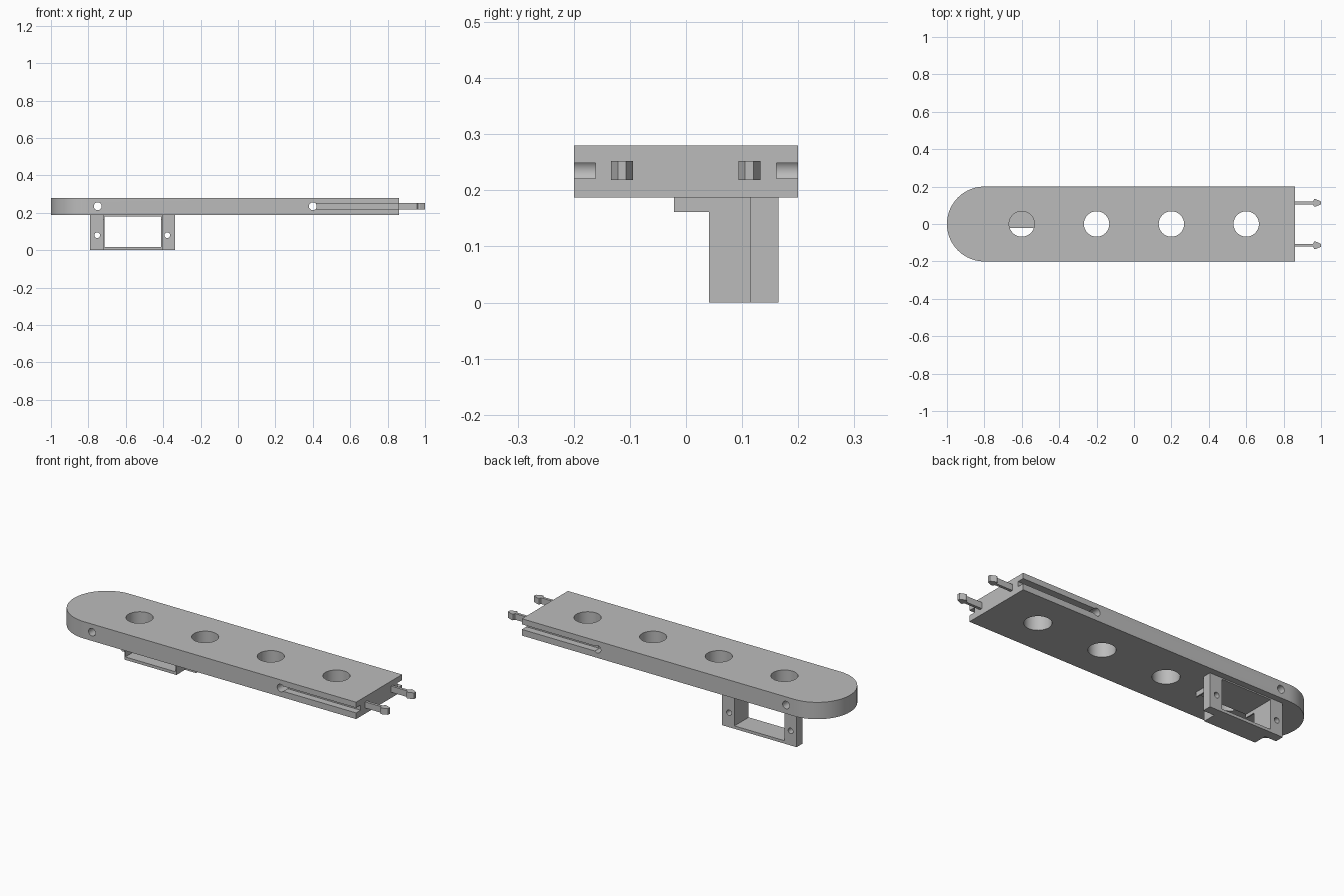
import bpy, bmesh, math
from mathutils import Vector

cube = bpy.data.objects.get("Cube")
if cube:
    bpy.data.objects.remove(cube, do_unlink=True)

grey = bpy.data.materials.new("plain_grey")
grey.use_nodes = True
grey.diffuse_color = (0.5, 0.5, 0.5, 1)
grey.node_tree.nodes["Principled BSDF"].inputs["Base Color"].default_value = (0.5, 0.5, 0.5, 1)

AXES = {"x": Vector((1, 0, 0)), "y": Vector((0, 1, 0)), "z": Vector((0, 0, 1))}


def prism(name, outline, axis, start, end):
    """Extrude a 2D outline along an axis; the outline uses the other two axes in order."""
    bm = bmesh.new()
    u, v = [AXES[a] for a in "xyz" if a != axis]
    verts = [bm.verts.new(u * a + v * b + AXES[axis] * start) for a, b in outline]
    face = bm.faces.new(verts)
    grown = bmesh.ops.extrude_face_region(bm, geom=[face])["geom"]
    moved = [g for g in grown if isinstance(g, bmesh.types.BMVert)]
    bmesh.ops.translate(bm, verts=moved, vec=AXES[axis] * (end - start))
    bmesh.ops.recalc_face_normals(bm, faces=bm.faces[:])
    mesh = bpy.data.meshes.new(name)
    bm.to_mesh(mesh)
    bm.free()
    mesh.materials.append(grey)
    obj = bpy.data.objects.new(name, mesh)
    bpy.context.collection.objects.link(obj)
    return obj


def box(name, x0, x1, y0, y1, z0, z1):
    return prism(name, [(x0, y0), (x1, y0), (x1, y1), (x0, y1)], "z", z0, z1)


def arc(cu, cv, r, a0, a1, n):
    return [(cu + r * math.cos(a0 + (a1 - a0) * i / n),
             cv + r * math.sin(a0 + (a1 - a0) * i / n)) for i in range(n + 1)]


def drill(name, cu, cv, r, axis, start, end):
    return prism(name, arc(cu, cv, r, 0, math.tau, 32)[:-1], axis, start, end)


def cut(obj, cutters):
    bpy.context.view_layer.objects.active = obj
    for cutter in cutters:
        cutter.hide_render = True
        mod = obj.modifiers.new("cut", "BOOLEAN")
        mod.operation, mod.solver, mod.object = "DIFFERENCE", "EXACT", cutter
        bpy.ops.object.modifier_apply(modifier=mod.name)
        bpy.data.objects.remove(cutter, do_unlink=True)


def smooth(obj):
    bpy.ops.object.select_all(action="DESELECT")
    obj.select_set(True)
    bpy.context.view_layer.objects.active = obj
    bpy.ops.object.shade_smooth_by_angle(angle=math.radians(30))


# Main bar: rounded at one end, square at the other
BOTTOM, TOP, MID = 0.187, 0.28, 0.235
HALF, END = 0.2, 0.86
outline = arc(-0.8, 0, HALF, math.pi / 2, math.pi * 1.5, 40) + [(END, -HALF), (END, HALF)]
bar = prism("main_bar", outline, "z", BOTTOM, TOP)

# Four large vertical holes, two cross holes, and a slot along each side
cutters = [drill("hole_cutter", x, 0, 0.068, "z", 0.1, 0.4) for x in (-0.6, -0.2, 0.2, 0.6)]
cutters += [drill("cross_cutter", x, MID, 0.021, "y", -0.3, 0.3) for x in (-0.75, 0.4)]
for side in (-1, 1):
    y0, y1 = sorted((side * 0.161, side * 0.3))
    cutters.append(box("slot_cutter", 0.4, 1.0, y0, y1, 0.221, 0.249))
cut(bar, cutters)
smooth(bar)

# Barbed snap prongs on the square end
half_prong = [(END, 0.0075), (0.957, 0.0075), (0.963, 0.0195), (0.973, 0.0195), (1.0, 0.0075)]
for name, y in (("right_prong", -0.114), ("left_prong", 0.113)):
    pts = [(x, y + w) for x, w in half_prong] + [(x, y - w) for x, w in reversed(half_prong)]
    prism(name, pts, "z", 0.218, 0.252)

# Bracket: thin-walled open frame under the bar
INNER, OUTER = (-0.715, -0.411), (-0.722, -0.404)
FRONT, LIP, BACK = 0.041, -0.021, 0.165
wall = [(FRONT, 0), (BACK, 0), (BACK, BOTTOM), (LIP, BOTTOM), (LIP, 0.161), (FRONT, 0.161)]
for i, name in enumerate(("bracket_right_wall", "bracket_left_wall")):
    prism(name, wall, "x", *sorted((INNER[i], OUTER[i])))
box("bracket_floor", *INNER, FRONT, BACK, 0, 0.016)
box("bracket_ceiling", *INNER, LIP, BACK, 0.18, BOTTOM)

# Mounting ears with screw holes
for name, x0, x1, hole in (("right_ear", -0.79, OUTER[0], -0.753),
                           ("left_ear", OUTER[1], -0.336, -0.378)):
    ear = box(name, x0, x1, 0.115, BACK, 0, BOTTOM)
    cut(ear, [drill("screw_cutter", hole, 0.08, 0.015, "y", 0.0, 0.3)])
    smooth(ear)
